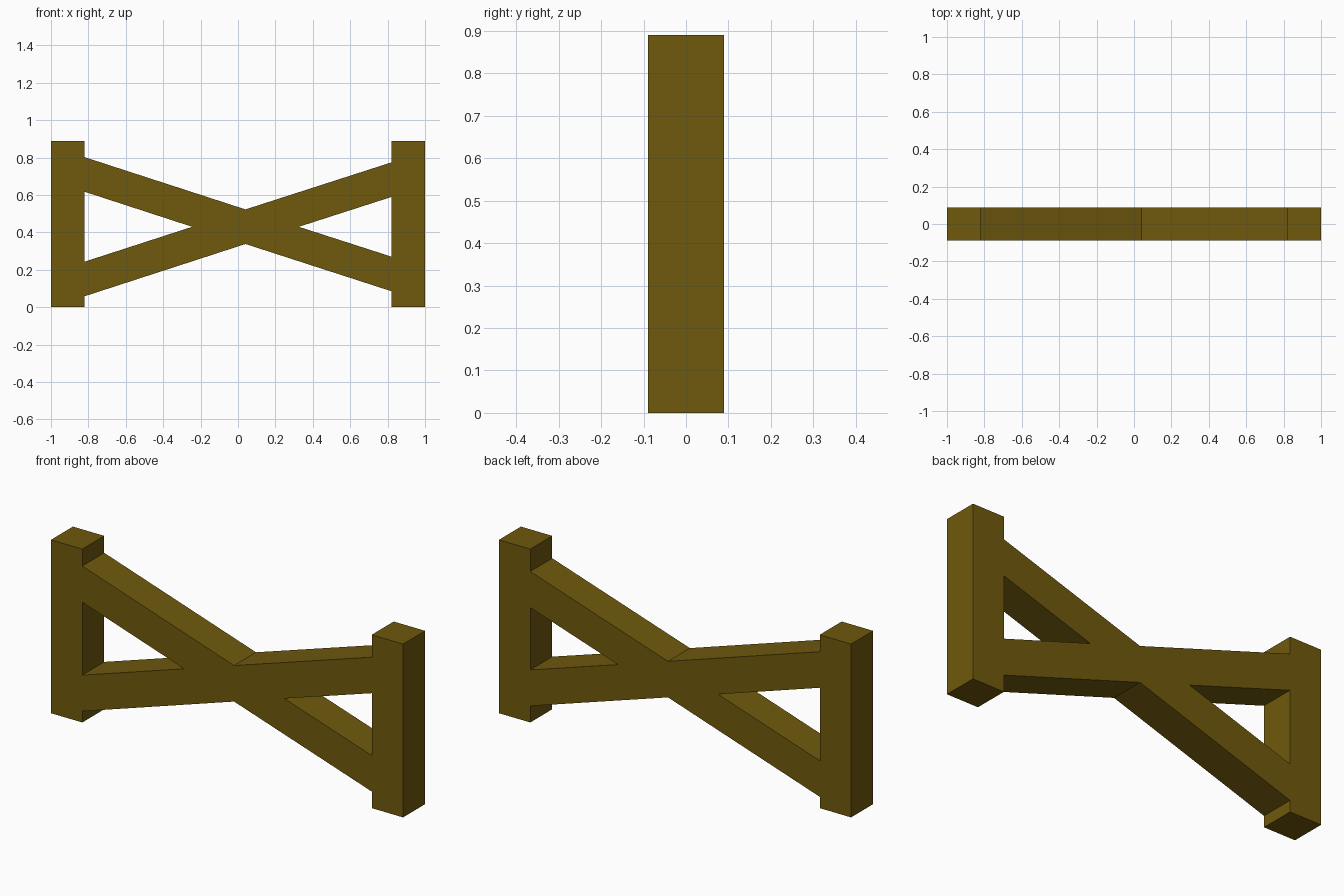
import bpy, bmesh

if "Cube" in bpy.data.objects:
    bpy.data.objects.remove(bpy.data.objects["Cube"])

HALF_DEPTH = 0.089
POST_W = 0.178
HEIGHT = 0.89
INNER = 1.0 - POST_W

wood = bpy.data.materials.new("wood")
wood.diffuse_color = (0.159, 0.1, 0.004, 1.0)
wood.use_nodes = True
wood.node_tree.nodes["Principled BSDF"].inputs["Base Color"].default_value = wood.diffuse_color


def extrude_profile(name, points):
    """Extrude an x-z outline through the full depth of the fence."""
    bm = bmesh.new()
    face = bm.faces.new([bm.verts.new((x, -HALF_DEPTH, z)) for x, z in points])
    extruded = bmesh.ops.extrude_face_region(bm, geom=[face])["geom"]
    moved = [v for v in extruded if isinstance(v, bmesh.types.BMVert)]
    bmesh.ops.translate(bm, verts=moved, vec=(0, 2 * HALF_DEPTH, 0))
    bmesh.ops.recalc_face_normals(bm, faces=bm.faces)
    mesh = bpy.data.meshes.new(name)
    bm.to_mesh(mesh)
    bm.free()
    mesh.materials.append(wood)
    obj = bpy.data.objects.new(name, mesh)
    bpy.context.collection.objects.link(obj)
    return obj


# End posts
for name, x0 in (("left_post", -1.0), ("right_post", INNER)):
    x1 = x0 + POST_W
    extrude_profile(name, [(x0, 0), (x1, 0), (x1, HEIGHT), (x0, HEIGHT)])

# Crossed rails, joined flush into one X-shaped brace between the posts
extrude_profile("cross_brace", [
    (-INNER, 0.058), (0.04, 0.338), (INNER, 0.085), (INNER, 0.270),
    (0.325, 0.430), (INNER, 0.590), (INNER, 0.775), (0.04, 0.523),
    (-INNER, 0.803), (-INNER, 0.618), (-0.245, 0.430), (-INNER, 0.243),
])
